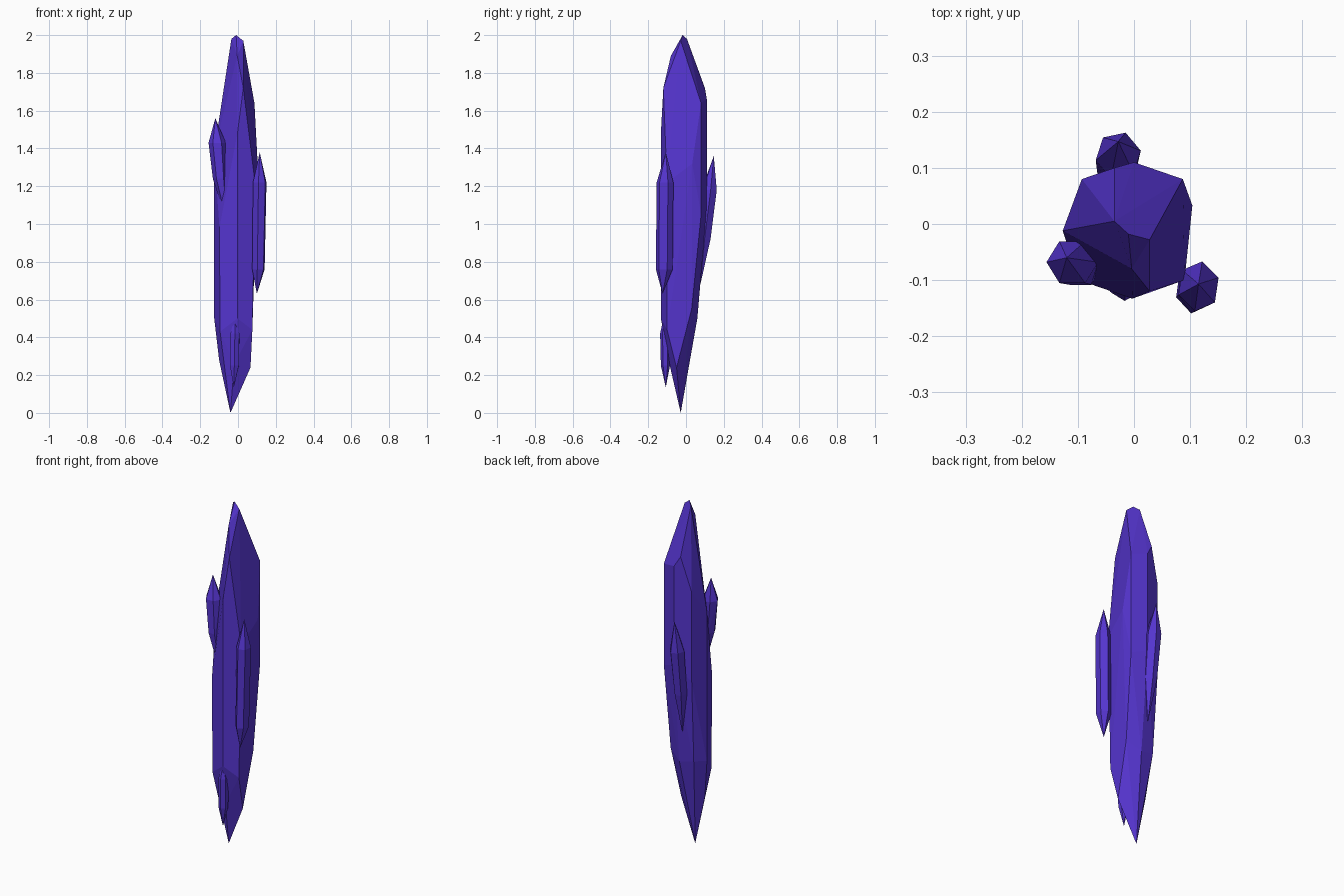
import bpy, bmesh, math

mat = bpy.data.materials.new("violet_crystal")
mat.diffuse_color = (0.09, 0.035, 0.62, 1)


def hull(name, pts):
    """Flat-faced convex crystal through a handful of corner points."""
    bm = bmesh.new()
    for p in pts:
        bm.verts.new(p)
    res = bmesh.ops.convex_hull(bm, input=bm.verts[:])
    junk = {v for v in res["geom_interior"] + res["geom_unused"]
            if isinstance(v, bmesh.types.BMVert)}
    bmesh.ops.delete(bm, geom=list(junk), context='VERTS')
    bmesh.ops.dissolve_limit(bm, angle_limit=math.radians(4),
                             verts=bm.verts[:], edges=bm.edges[:])
    bmesh.ops.recalc_face_normals(bm, faces=bm.faces[:])
    me = bpy.data.meshes.new(name)
    bm.to_mesh(me)
    bm.free()
    me.materials.append(mat)
    ob = bpy.data.objects.new(name, me)
    bpy.context.collection.objects.link(ob)
    return ob


def shard(name, tip, rings, foot, turn=0.0, sides=6):
    """Small crystal: pointed ends and rings of (x, y, z, rx, ry)."""
    pts = [tip, foot]
    for x, y, z, rx, ry in rings:
        for i in range(sides):
            a = turn + math.tau * i / sides
            pts.append((x + rx * math.cos(a), y + ry * math.sin(a), z))
    return hull(name, pts)


# Main crystal: chisel tip, shoulders, waist and pointed foot
hull("main_crystal", [
    (-0.035, 0.005, 1.98), (-0.01, -0.018, 2.0), (0.028, -0.028, 1.97),
    (-0.004, -0.08, 1.89), (0.028, -0.12, 1.72), (-0.003, -0.133, 1.48),
    (-0.035, 0.1, 1.72), (0.0, 0.11, 1.66), (0.087, 0.08, 1.64),
    (-0.093, 0.08, 1.52), (-0.127, -0.012, 1.38), (0.104, 0.033, 1.32),
    (0.09, -0.1, 1.22), (-0.098, -0.1, 0.98),
    (0.0, 0.11, 1.08), (-0.093, 0.08, 1.0), (0.087, 0.08, 1.05),
    (-0.127, -0.012, 0.51), (-0.095, -0.1, 0.43), (-0.003, -0.133, 0.5),
    (0.076, -0.1, 0.44), (0.066, -0.05, 0.24), (-0.1, -0.03, 0.28),
    (0.0, 0.06, 0.5), (-0.085, 0.05, 0.52), (0.078, 0.03, 0.55),
    (-0.02, -0.088, 0.26), (-0.04, -0.028, 0.0),
])

# Shards growing on the sides
shard("left_shard", (-0.12, -0.06, 1.56),
      [(-0.11, -0.068, 1.43, 0.046, 0.043),
       (-0.095, -0.072, 1.24, 0.038, 0.042)], (-0.057, -0.08, 1.0))
shard("right_shard", (0.115, -0.107, 1.38),
      [(0.115, -0.111, 1.22, 0.038, 0.045),
       (0.108, -0.115, 0.76, 0.035, 0.045)], (0.1, -0.124, 0.63), 0.35)
shard("back_shard", (-0.028, 0.147, 1.36),
      [(-0.028, 0.122, 1.18, 0.041, 0.043),
       (-0.03, 0.09, 0.92, 0.035, 0.042)], (-0.03, 0.076, 0.68), 0.2)
shard("foot_shard", (-0.015, -0.115, 0.52),
      [(-0.016, -0.11, 0.42, 0.027, 0.027),
       (-0.019, -0.109, 0.25, 0.027, 0.024)], (-0.022, -0.107, 0.135), 0.5)
